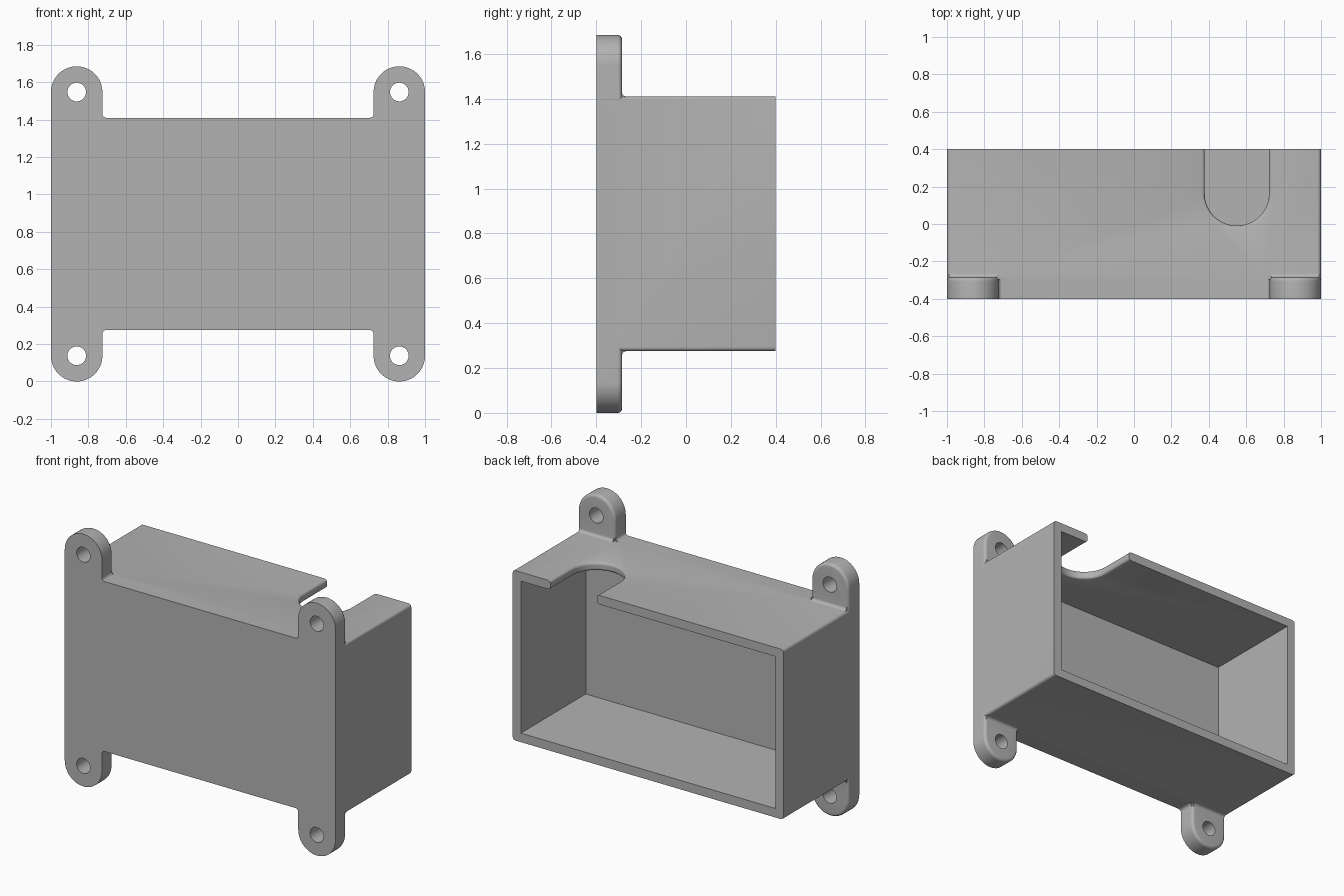
import bpy, bmesh, math

if "Cube" in bpy.data.objects:
    bpy.data.objects.remove(bpy.data.objects["Cube"])

ZC = 0.8425          # mid height, used for mirroring
X, Z = 1.0, 0.5675   # box half width and half height
Y0, Y1 = -0.4, 0.4
YT = -0.285          # rear of front plate and mounting ears
WALL, R = 0.06, 0.02
N = 6                # segments per small quarter round

grey = bpy.data.materials.new("matt grey")
grey.diffuse_color = (0.45, 0.45, 0.45, 1)
grey.use_nodes = True
grey.node_tree.nodes["Principled BSDF"].inputs["Base Color"].default_value = grey.diffuse_color


def arc(cx, cy, r, a0, a1, n):
    return [(cx + r * math.cos(math.radians(a0 + (a1 - a0) * i / n)),
             cy + r * math.sin(math.radians(a0 + (a1 - a0) * i / n))) for i in range(n + 1)]


def loft(name, rings):
    """Closed solid through equally long rings of 3D points."""
    bm = bmesh.new()
    vs = [[bm.verts.new(p) for p in ring] for ring in rings]
    n = len(vs[0])
    for a, b in zip(vs, vs[1:]):
        for i in range(n):
            j = (i + 1) % n
            bm.faces.new((a[i], a[j], b[j], b[i]))
    bm.faces.new(vs[0][::-1])
    bm.faces.new(vs[-1])
    bmesh.ops.recalc_face_normals(bm, faces=bm.faces)
    me = bpy.data.meshes.new(name)
    bm.to_mesh(me)
    bm.free()
    me.materials.append(grey)
    ob = bpy.data.objects.new(name, me)
    bpy.context.collection.objects.link(ob)
    return ob


def combine(target, tool, op):
    bpy.context.view_layer.objects.active = target
    m = target.modifiers.new(op.lower(), 'BOOLEAN')
    m.operation, m.solver, m.object = op, 'EXACT', tool
    bpy.ops.object.modifier_apply(modifier=m.name)
    bpy.data.objects.remove(tool)


# Box with rounded long edges
outline = []
for k, (sx, sz) in enumerate([(1, 1), (-1, 1), (-1, -1), (1, -1)]):
    outline += arc(sx * (X - R), ZC + sz * (Z - R), R, 90 * k, 90 * k + 90, N)
box = loft("enclosure_box", [[(x, y, z) for x, z in outline] for y in (Y0, Y1)])

# Four mounting ears with rounded rear edges, and fillets where they meet the box
EX, EZ, ER = 0.8625, 1.5475, 0.1375
EDGE = [(Y0, 0)] + [(YT - R + R * math.sin(t), R - R * math.cos(t))
                    for t in (math.pi / 2 * i / N for i in range(N + 1))]
TOP = ZC + Z
E = 0.01
# concave corner profile: first axis away from the ear, second axis away from the box
fillet = [(-E, -E), (R, -E)] + arc(R, R, R, 270, 180, N) + [(-E, R)]

for sx in (1, -1):
    for sz in (1, -1):
        def place(x, y, z):
            return (sx * x, y, ZC + sz * (z - ZC))
        rings = []
        for y, d in EDGE:
            prof = arc(EX, EZ, ER - d, 0, 180, 32)
            prof += [(EX - ER + d, 1.35), (EX + ER - d, 1.35)]
            rings.append([place(x, y, z) for x, z in prof])
        combine(box, loft("ear", rings), 'UNION')
        combine(box, loft("rear_fillet", [[place(x, YT + a, TOP + b) for a, b in fillet]
                                          for x in (EX - ER + 0.008, X - 0.012)]), 'UNION')
        combine(box, loft("side_fillet", [[place(EX - ER - a, y, TOP + b) for a, b in fillet]
                                          for y in (Y0, YT - 0.008)]), 'UNION')

# Cavity, open at the back
ix, iz = X - WALL, Z - WALL
rect = [(-ix, ZC - iz), (ix, ZC - iz), (ix, ZC + iz), (-ix, ZC + iz)]
combine(box, loft("cavity", [[(x, y, z) for x, z in rect] for y in (YT, 0.6)]), 'DIFFERENCE')

# Cable slot in the top wall with rounded rims
levels = [(TOP - WALL - 0.05, R)]
quarter = [math.pi / 2 * i / N for i in range(N + 1)]
levels += [(TOP - WALL + R * math.sin(t), R * (1 - math.sin(math.acos(1 - math.sin(t))))) for t in quarter]
levels += [(TOP - R * math.sin(t), R * (1 - math.sin(math.acos(1 - math.sin(t))))) for t in reversed(quarter)]
levels += [(TOP + 0.05, R)]
rings = []
for z, d in levels:
    prof = arc(0.55, 0.163, 0.172 + d, 180, 360, 32)
    prof += [(0.722 + d, 0.6), (0.378 - d, 0.6)]
    rings.append([(x, y, z) for x, y in prof])
combine(box, loft("slot", rings), 'DIFFERENCE')

# Screw holes
for sx in (1, -1):
    for sz in (1, -1):
        c = arc(sx * EX, ZC + sz * (EZ - ZC), 0.05, 0, 348.75, 31)
        combine(box, loft("hole", [[(x, y, z) for x, z in c] for y in (-0.5, -0.2)]), 'DIFFERENCE')

bpy.ops.object.select_all(action='DESELECT')
box.select_set(True)
bpy.context.view_layer.objects.active = box
bpy.ops.object.shade_smooth_by_angle(angle=math.radians(30))
